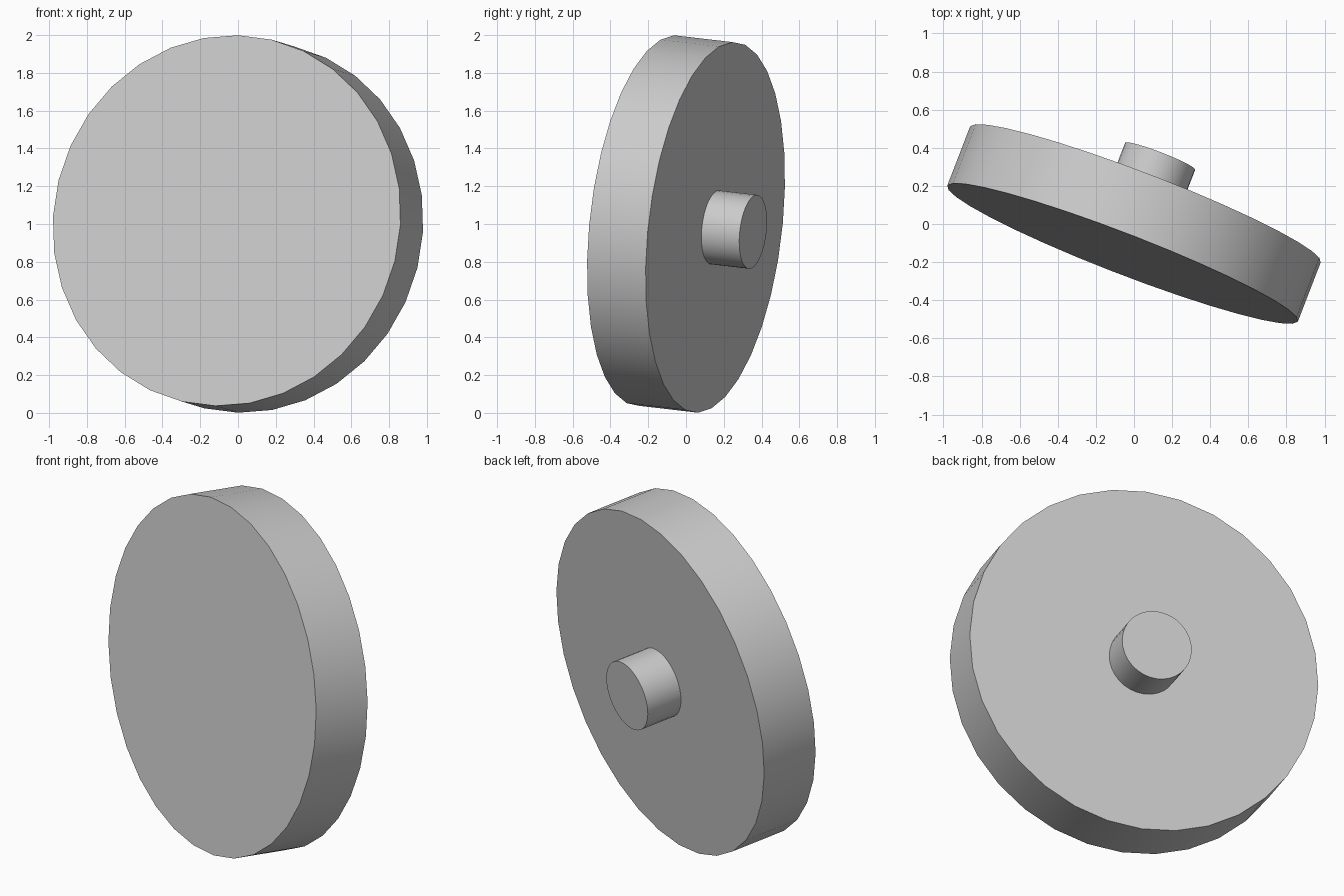
import bpy
from math import radians
from mathutils import Matrix, Vector

default = bpy.data.objects.get("Cube")
if default:
    bpy.data.objects.remove(default, do_unlink=True)

# Single matte grey
grey = bpy.data.materials.new("light_grey")
grey.use_nodes = True
colour = (0.6, 0.6, 0.6, 1.0)
grey.diffuse_color = colour
grey.node_tree.nodes["Principled BSDF"].inputs["Base Color"].default_value = colour

# Shared tilted frame: its z axis runs from the front face to the back face
axis = Vector((0.358, 0.927, -0.108)).normalized()
side = Vector((axis.y, -axis.x, 0)).normalized()
frame = Matrix((side, axis.cross(side), axis)).transposed().to_4x4()
frame = Matrix.Translation((0, 0, 1)) @ frame @ Matrix.Rotation(radians(1.3), 4, "Z")


def cylinder(name, radius, start, end):
    """Cylinder along the tilted axis, between two distances from its middle."""
    bpy.ops.mesh.primitive_cylinder_add(vertices=32, radius=radius, depth=end - start)
    obj = bpy.context.object
    obj.name = name
    obj.matrix_world = frame @ Matrix.Translation((0, 0, (start + end) / 2))
    obj.data.materials.append(grey)
    bpy.ops.object.shade_smooth_by_angle(angle=radians(30))
    return obj


# Wide round body and the short peg on its back
cylinder("disc", 0.987, -0.167, 0.167)
cylinder("back_peg", 0.197, 0.15, 0.383)
